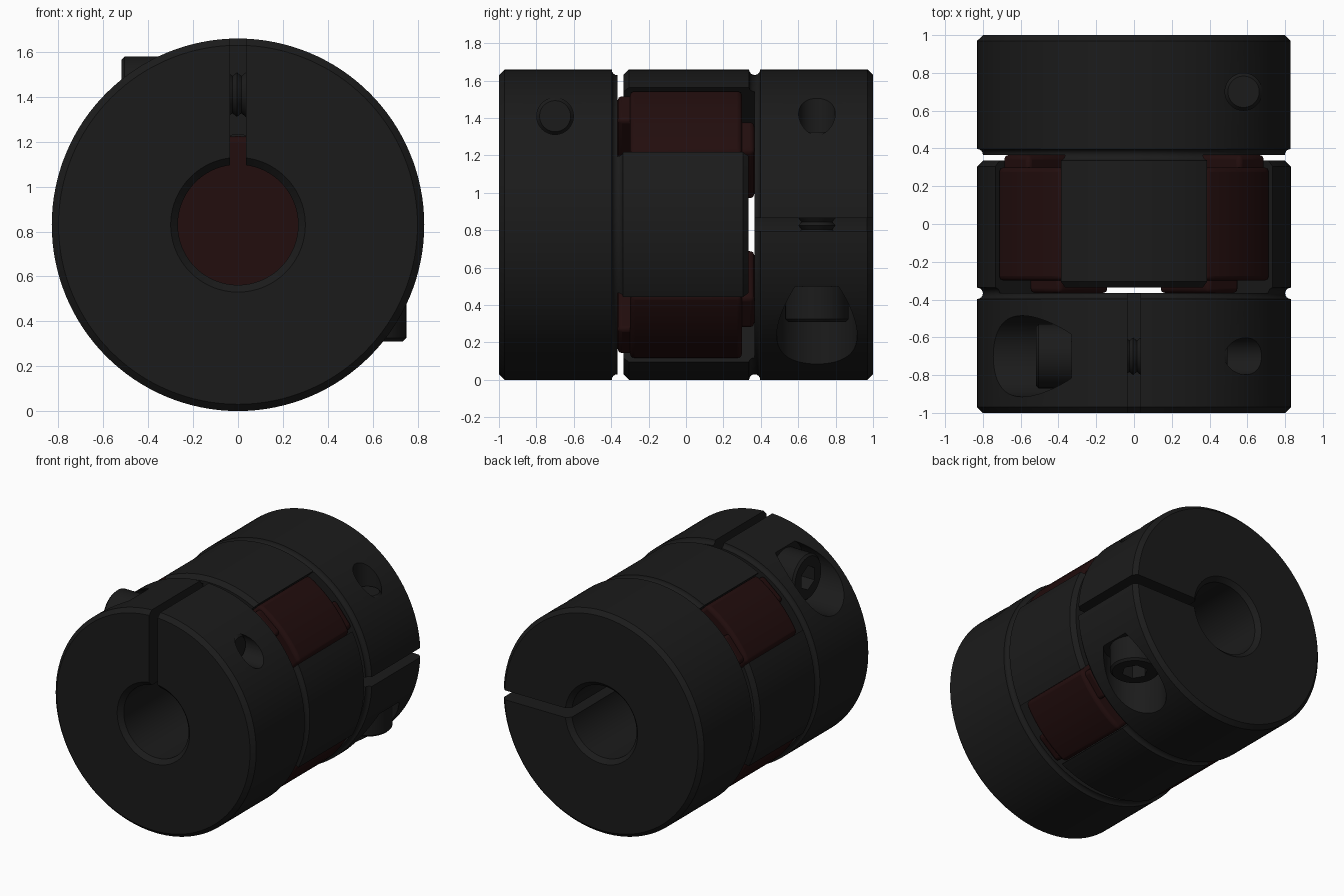
import bpy, bmesh
from math import sin, cos, pi, radians, asin, sqrt
from mathutils import Matrix, Vector

if "Cube" in bpy.data.objects:
    bpy.data.objects.remove(bpy.data.objects["Cube"])

R = 0.83                                   # outer radius, axis runs along y
TO_Y = Matrix.Rotation(-pi / 2, 4, 'X')    # z axis -> y axis
TO_X = Matrix.Rotation(pi / 2, 4, 'Y')     # z axis -> x axis
UP = Matrix.Translation((0, 0, R))


def material(name, rgb):
    m = bpy.data.materials.new(name)
    m.diffuse_color = (*rgb, 1)
    m.use_nodes = True
    m.node_tree.nodes["Principled BSDF"].inputs["Base Color"].default_value = m.diffuse_color
    return m


BLACK = material("black_metal", (0.011, 0.011, 0.011))
RED = material("dark_red_rubber", (0.016, 0.004, 0.004))


def finish(bm, name, mat):
    bmesh.ops.remove_doubles(bm, verts=bm.verts, dist=1e-5)
    bmesh.ops.recalc_face_normals(bm, faces=bm.faces)
    me = bpy.data.meshes.new(name)
    bm.to_mesh(me)
    bm.free()
    ob = bpy.data.objects.new(name, me)
    me.materials.append(mat)
    bpy.context.collection.objects.link(ob)
    return ob


def lathe(name, profile, matrix, n, mat=BLACK):
    """Revolve a closed (radius, height) profile."""
    bm = bmesh.new()
    rings = [[bm.verts.new(matrix @ Vector((r * cos(2 * pi * i / n), r * sin(2 * pi * i / n), h)))
              for r, h in profile] for i in range(n)]
    k = len(profile)
    for i in range(n):
        a, b = rings[i], rings[(i + 1) % n]
        for j in range(k):
            if profile[j][0] == 0 and profile[(j + 1) % k][0] == 0:
                continue
            bm.faces.new((a[j], a[(j + 1) % k], b[(j + 1) % k], b[j]))
    return finish(bm, name, mat)


def prism(name, parts, mat=BLACK):
    """Extrude (x, z) outlines between two y values."""
    bm = bmesh.new()
    for pts, y0, y1 in parts:
        lo = [bm.verts.new((x, y0, z)) for x, z in pts]
        hi = [bm.verts.new((x, y1, z)) for x, z in pts]
        bm.faces.new(lo)
        bm.faces.new(hi[::-1])
        for i in range(len(pts)):
            j = (i + 1) % len(pts)
            bm.faces.new((lo[i], lo[j], hi[j], hi[i]))
    return finish(bm, name, mat)


def activate(ob):
    bpy.ops.object.select_all(action='DESELECT')
    ob.select_set(True)
    bpy.context.view_layer.objects.active = ob


def cut(ob, cutter):
    m = ob.modifiers.new("cut", 'BOOLEAN')
    m.operation, m.solver, m.object = 'DIFFERENCE', 'EXACT', cutter
    cutter.hide_render = True
    activate(ob)
    bpy.ops.object.modifier_apply(modifier=m.name)
    bpy.data.objects.remove(cutter, do_unlink=True)


def cylinder(r, h0, h1, matrix, n=48):
    return lathe("cutter", [(0, h0), (r, h0), (r, h1), (0, h1)], matrix, n)


# Front hub with its jaw ring, then everything between the two jaws removed
groove = [(R - 0.03 * sin(a), -0.367 - 0.03 * cos(a)) for a in [pi * i / 8 for i in range(9)]]
hub = lathe("front_hub", [(0.268, -0.968), (0.30, -1), (0.80, -1), (R, -0.97)] + groove +
            [(R, 0.305), (0.80, 0.335), (0.40, 0.335), (0.40, -0.367), (0.268, -0.367)], TO_Y, 128)
W = 0.245                                   # half width of the spider leg gap
k = W * sqrt(2)
cut(hub, prism("cutter", [([(k, 0), (k + 1.5, 1.5), (-k - 1.5, 1.5), (-k, 0),
                            (-k - 1.5, -1.5), (k + 1.5, -1.5)], -0.366, 1)]))

# Clamping slot, screw head pocket and threaded hole
cut(hub, prism("cutter", [([(-0.035, 0), (0.035, 0), (0.035, 1), (-0.035, 1)], -1.1, -0.2)]))
SCREW = Matrix.Translation((0, -0.70, 0.58)) @ TO_X
cut(hub, cylinder(0.215, -1.5, -0.33, SCREW))
cut(hub, cylinder(0.098, -0.4, 1.2, SCREW))

# Clamp screw with ridged shaft and hex socket
ridges = [(0.083 if i % 2 else 0.099, -0.325 + 0.02 * i) for i in range(42)]
screw = lathe("front_clamp_screw", [(0, -0.52), (0.155, -0.52), (0.17, -0.505), (0.17, -0.325)] +
              ridges + [(0, 0.495)], SCREW, 48)
cut(screw, cylinder(0.09, -0.8, -0.40, SCREW, 6))

# Back hub and screw: the front ones turned half round the x = z diagonal
TURN = Matrix(((0, 0, 1, 0), (0, -1, 0, 0), (1, 0, 0, 0), (0, 0, 0, 1)))
solids = [hub, screw]
for ob in (hub, screw):
    twin = ob.copy()
    twin.data = ob.data.copy()
    twin.name = ob.name.replace("front", "back")
    bpy.context.collection.objects.link(twin)
    twin.data.transform(UP @ TURN)
    ob.data.transform(UP)
    solids.append(twin)

# Four-legged rubber spider with spacer pads under the jaw tips
RL, w = 0.815, W - 0.004
outline = []
half, inner = asin(w / RL), asin(w / 0.395)
for leg in range(4):
    mid = pi / 4 + leg * pi / 2
    outline += [(RL * cos(mid - half + 2 * half * i / 8), RL * sin(mid - half + 2 * half * i / 8))
                for i in range(9)]
    for i in range(5):
        a = mid + inner + (pi / 2 - 2 * inner) * i / 4
        outline.append((0.395 * cos(a), 0.395 * sin(a)))
parts = [(outline, -0.30, 0.30)]
s = sqrt(0.5)
pad = [((u - v) * s, (u + v) * s) for u, v in ((0.40, 0), (0.79, 0), (0.77, 0.215), (0.40, 0.215))]
for sx in (-1, 1):
    for sz in (-1, 1):
        parts.append(([(sx * x, sz * z) for x, z in pad], -0.366, -0.25))
        parts.append(([(sx * z, sz * x) for x, z in pad], 0.25, 0.366))
spider = prism("rubber_spider", parts, RED)
spider.data.transform(UP)
bev = spider.modifiers.new("soft_edges", 'BEVEL')
bev.width, bev.segments, bev.angle_limit = 0.025, 3, radians(40)
solids.append(spider)

for ob in solids:
    activate(ob)
    bpy.ops.object.shade_smooth_by_angle(angle=radians(30))
